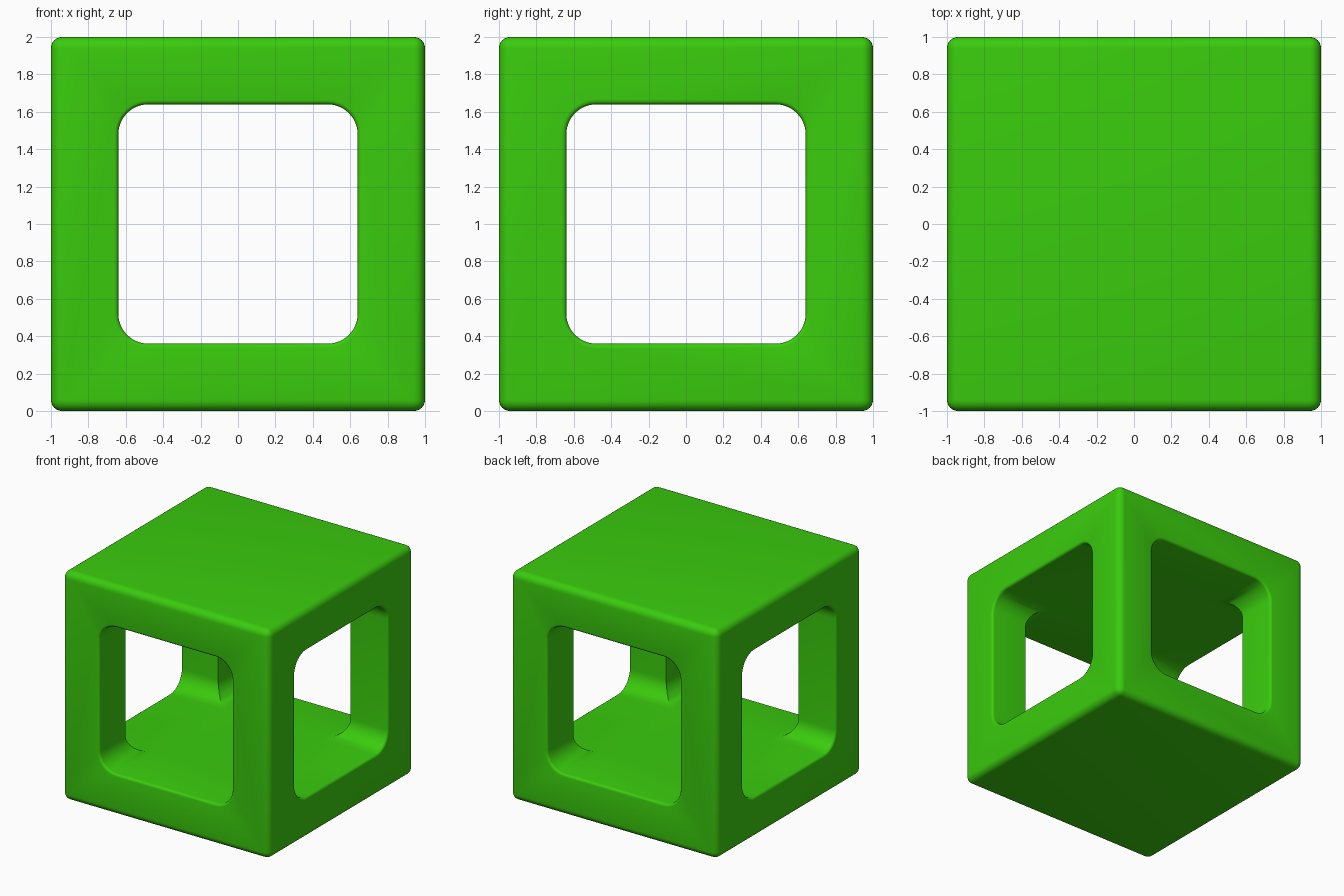
import bpy, bmesh
from math import pi, sin, cos, radians
from mathutils import Matrix

if "Cube" in bpy.data.objects:
    bpy.data.objects.remove(bpy.data.objects["Cube"])

HALF, HOLE, CORNER, RIM = 1.0, 0.64, 0.16, 0.022


def ring(bm, depth, grow):
    """Rounded-square section of the window, at one depth along y."""
    r, c, verts = CORNER + grow, HOLE - CORNER, []
    for q, (sx, sz) in enumerate([(1, 1), (-1, 1), (-1, -1), (1, -1)]):
        for i in range(9):
            a = (q + i / 8) * pi / 2
            verts.append(bm.verts.new((sx * c + r * cos(a), depth, 1 + sz * c + r * sin(a))))
    return verts


def window_cutter(name, turn):
    """Tunnel through the cube, flaring at both ends to round the rims."""
    flare = [(HALF - RIM * (1 - sin(t)), RIM * (1 - cos(t))) for t in (k * pi / 8 for k in range(5))]
    half = flare + [(HALF + 0.1, RIM)]
    path = [(-d, g) for d, g in reversed(half)] + half
    bm = bmesh.new()
    rings = [ring(bm, d, g) for d, g in path]
    for a, b in zip(rings, rings[1:]):
        for i in range(len(a)):
            j = (i + 1) % len(a)
            bm.faces.new((a[i], a[j], b[j], b[i]))
    bm.faces.new(rings[0])
    bm.faces.new(rings[-1])
    bmesh.ops.recalc_face_normals(bm, faces=bm.faces)
    bm.transform(Matrix.Rotation(turn, 4, 'Z'))
    mesh = bpy.data.meshes.new(name)
    bm.to_mesh(mesh)
    bm.free()
    ob = bpy.data.objects.new(name, mesh)
    bpy.context.collection.objects.link(ob)
    ob.hide_render = True
    ob.hide_set(True)
    return ob


# Solid cube with rounded outer edges
bpy.ops.mesh.primitive_cube_add(size=2 * HALF, location=(0, 0, 1))
frame = bpy.context.object
frame.name = "cube_frame"
bevel = frame.modifiers.new("rounded_edges", 'BEVEL')
bevel.width, bevel.segments = 0.06, 6

# Crossing windows: front to back, and side to side
for name, turn in (("front_window_cutter", 0), ("side_window_cutter", pi / 2)):
    cut = frame.modifiers.new(name, 'BOOLEAN')
    cut.operation, cut.solver = 'DIFFERENCE', 'EXACT'
    cut.object = window_cutter(name, turn)

# Apply the modifiers, then smooth the curved surfaces
bpy.context.view_layer.objects.active = frame
frame.select_set(True)
for m in list(frame.modifiers):
    bpy.ops.object.modifier_apply(modifier=m.name)
for helper in ("front_window_cutter", "side_window_cutter"):
    bpy.data.objects.remove(bpy.data.objects[helper])
bpy.ops.object.shade_smooth_by_angle(angle=radians(35))

# Bright green material
green = bpy.data.materials.new("green")
green.diffuse_color = (0.042, 0.6, 0.004, 1)
green.use_nodes = True
green.node_tree.nodes["Principled BSDF"].inputs["Base Color"].default_value = green.diffuse_color
frame.data.materials.clear()
frame.data.materials.append(green)
for p in frame.data.polygons:
    p.material_index = 0
